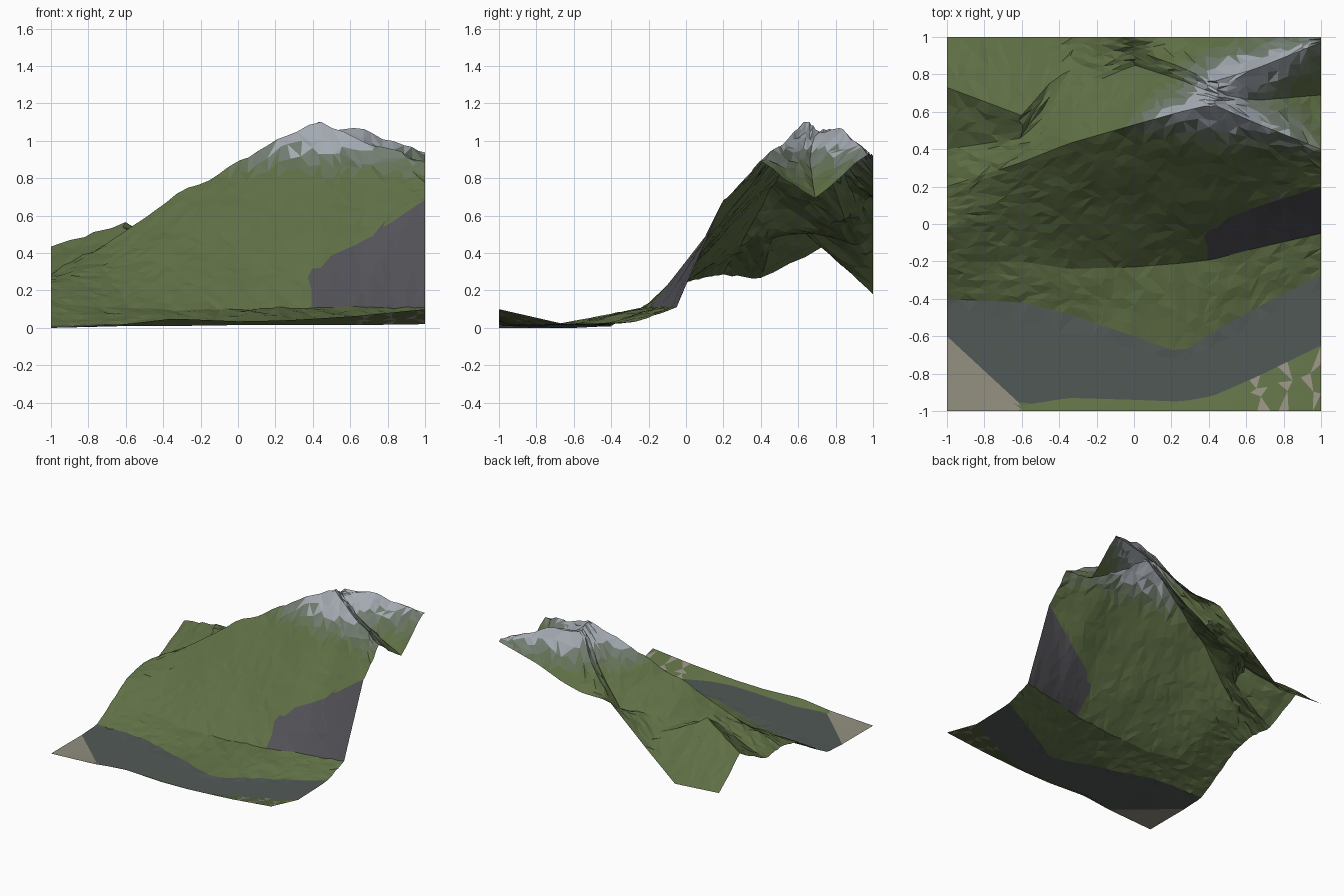
import bpy, bmesh, random
from mathutils import noise, Vector

if "Cube" in bpy.data.objects:
    bpy.data.objects.remove(bpy.data.objects["Cube"])

random.seed(4)

# Cross-sections at chosen x, south to north: z at y=-1, then (y, z) of river south bank,
# river north bank, slope toe, mid face, main ridge, back valley, back spur, then z at y=1
SECTIONS = {
    -1.00: (0.00, (-.60, .00), (-.40, .01), (-.20, .13), (-.02, .24), (.20, .29), (.40, .26), (.73, .43), .21),
    -0.60: (0.02, (-.97, .01), (-.42, .02), (-.20, .11), (.00, .25), (.33, .51), (.46, .48), (.58, .56), .18),
    -0.35: (0.05, (-.93, .01), (-.48, .02), (-.24, .09), (.00, .30), (.43, .70), (.70, .53), (.87, .45), .39),
    0.00: (0.035, (-.94, .015), (-.60, .02), (-.23, .10), (.00, .32), (.53, .88), (.85, .58), (.93, .63), .70),
    0.25: (0.04, (-.95, .015), (-.69, .02), (-.21, .11), (.00, .34), (.60, 1.03), (.77, .82), (.84, .83), .70),
    0.42: (0.05, (-.92, .015), (-.58, .02), (-.19, .11), (.00, .36), (.64, 1.11), (.70, 1.07), (.76, 1.05), .74),
    0.65: (0.065, (-.82, .015), (-.45, .02), (-.13, .11), (.09, .45), (.54, 1.0), (.66, .91), (.83, 1.07), .83),
    1.00: (0.10, (-.65, .02), (-.27, .03), (-.05, .11), (.20, .68), (.40, .89), (.69, .69), (.97, .93), .92),
}
BAND_ROWS = (3, 5, 6, 5, 10, 5, 4, 4)
COLS = 36
XS = sorted(SECTIONS)


def section(x):
    """Cross-section points at any x, blended between the two nearest sections."""
    i = max(k for k in range(len(XS) - 1) if XS[k] <= x or k == 0)
    t = (x - XS[i]) / (XS[i + 1] - XS[i])
    full = lambda s: [Vector((-1, s[0]))] + [Vector(p) for p in s[1:-1]] + [Vector((1, s[-1]))]
    return [a.lerp(b, t) for a, b in zip(full(SECTIONS[XS[i]]), full(SECTIONS[XS[i + 1]]))]


# Terrain points, following the ridges, banks and valleys
bm = bmesh.new()
rows = [(b, k / n) for b, n in enumerate(BAND_ROWS) for k in range(n)] + [(len(BAND_ROWS) - 1, 1.0)]
grid = []
for c in range(COLS + 1):
    x0 = -1 + 2 * c / COLS
    line = []
    for r, (b, t) in enumerate(rows):
        x = x0
        if 0 < c < COLS:
            x += random.uniform(-.016, .016)
        pts = section(min(1, max(-1, x)))
        p = pts[b].lerp(pts[b + 1], t)
        y, z = p
        if 0 < r < len(rows) - 1:
            step = (pts[b + 1].x - pts[b].x) / BAND_ROWS[b]
            if t > 0:
                p = pts[b].lerp(pts[b + 1], t + random.uniform(-.25, .25) / BAND_ROWS[b])
                y, z = p
            rough = .012 if z > .8 else .008 if b >= 5 else .005
            if b >= 2:
                z += rough * random.uniform(-1, 1) + .012 * noise.noise(Vector((x * 5, y * 5, 2)))
        line.append(bm.verts.new((x, y, max(0, z))))
    grid.append(line)

# Terrain triangles
bands = {}
for c in range(COLS):
    for r in range(len(rows) - 1):
        q = [grid[c][r], grid[c + 1][r], grid[c + 1][r + 1], grid[c][r + 1]]
        tris = ((0, 1, 2), (0, 2, 3)) if random.random() < .5 else ((0, 1, 3), (1, 2, 3))
        for tri in tris:
            bands[bm.faces.new([q[k] for k in tri])] = rows[r][0]

# Ground colours
COLOURS = [
    ("grass", (.115, .160, .060)), ("river_stone", (.084, .100, .095)),
    ("pale_gravel", (.290, .275, .215)), ("dark_rock", (.085, .085, .098)),
    ("thin_snow", (.170, .205, .165)), ("snow", (.370, .405, .445)),
    ("high_grass", (.130, .170, .095)),
]
GRASS, RIVER, GRAVEL, ROCK, THIN, SNOW, HIGH = range(7)


def ground(face):
    x, y, z = face.calc_center_median()
    band = bands[face]
    h = z + random.uniform(-.025, .025)
    if band == 0 and x < -.62:
        return GRAVEL
    if band == 1:
        return RIVER
    if band == 0 and x > .6 and random.random() < .12:
        return GRAVEL
    if h > .95:
        return SNOW
    if h > .89:
        return THIN
    if h > .83:
        return HIGH
    if band in (3, 4) and x > .4 and .1 < z < .28 + (x - .35) * .62 and y < .3:
        return ROCK
    return GRASS


for f in bm.faces:
    f.material_index = ground(f)

mesh = bpy.data.meshes.new("mountain_terrain")
bm.to_mesh(mesh)
bm.free()
for name, rgb in COLOURS:
    mat = bpy.data.materials.new(name)
    mat.diffuse_color = (*rgb, 1)
    mat.use_nodes = True
    mat.node_tree.nodes["Principled BSDF"].inputs["Base Color"].default_value = mat.diffuse_color
    mesh.materials.append(mat)
terrain = bpy.data.objects.new("mountain_terrain", mesh)
bpy.context.collection.objects.link(terrain)
